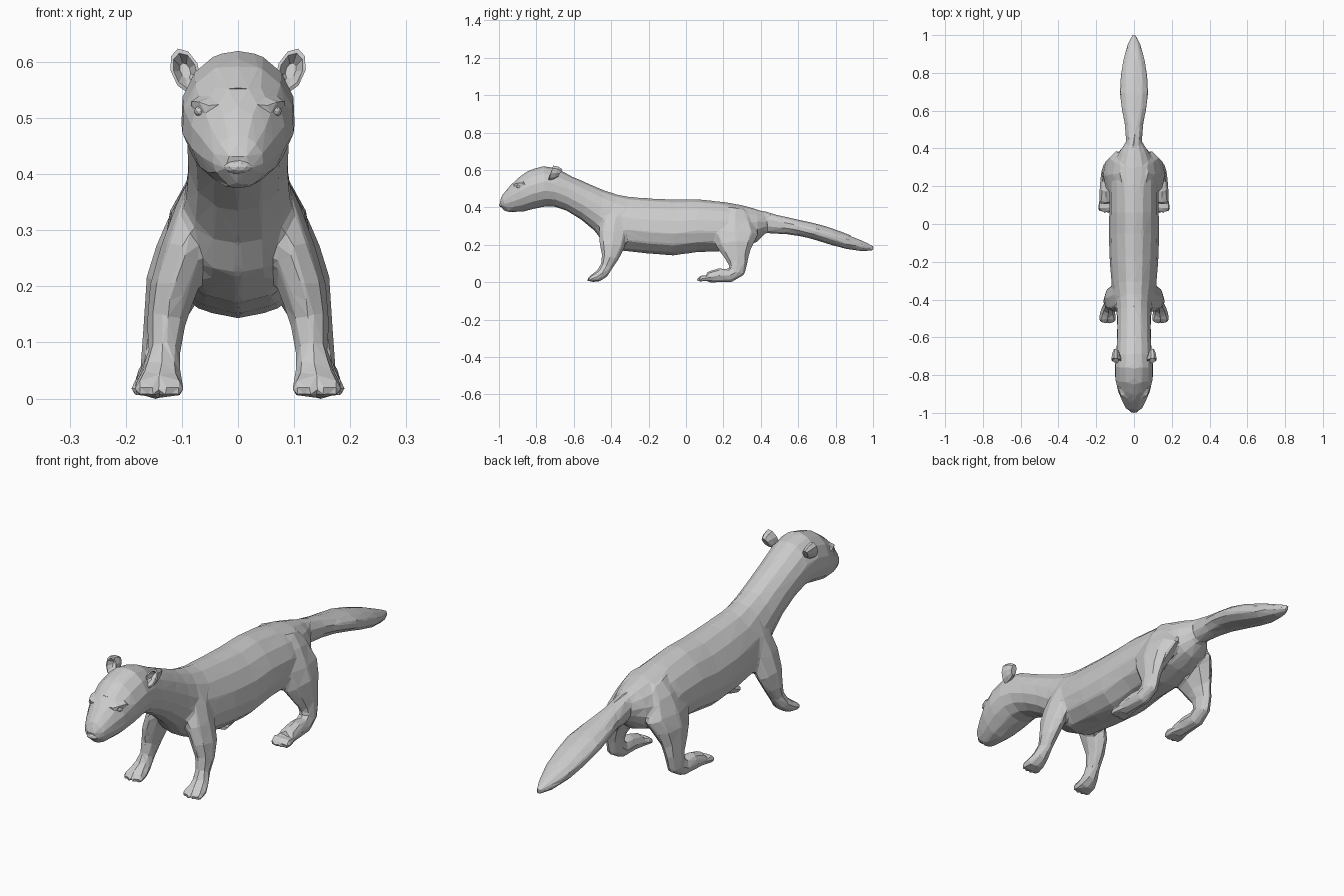
import bpy, bmesh, math
from mathutils import Vector

if "Cube" in bpy.data.objects:
    bpy.data.objects.remove(bpy.data.objects["Cube"])


def skin(name, rings, mirror=False):
    """Bridge closed rings of points, cap both ends, optionally on both sides of x = 0."""
    bm = bmesh.new()
    for s in ((1, -1) if mirror else (1,)):
        loops = [[bm.verts.new((s * p[0], p[1], p[2])) for p in ring] for ring in rings]
        n = len(loops[0])
        for a, b in zip(loops, loops[1:]):
            for i in range(n):
                j = (i + 1) % n
                bm.faces.new((a[i], a[j], b[j], b[i]))
        bm.faces.new(loops[0])
        bm.faces.new(loops[-1])
    bmesh.ops.triangulate(bm, faces=bm.faces[:])
    bmesh.ops.recalc_face_normals(bm, faces=bm.faces[:])
    return finish(name, bm)


def finish(name, bm):
    mesh = bpy.data.meshes.new(name)
    bm.to_mesh(mesh)
    bm.free()
    obj = bpy.data.objects.new(name, mesh)
    bpy.context.collection.objects.link(obj)
    return obj


def slices(rows, sides):
    """Rings from rows of top y, top z, bottom y, bottom z, half width, low bulge."""
    rings = []
    for ty, tz, by, bz, w, low in rows:
        ring = []
        for i in range(sides):
            a = 2 * math.pi * i / sides
            t = (1 - math.cos(a)) / 2
            x = w * math.sin(a) * (1 - low * math.cos(a))
            ring.append((x, ty + (by - ty) * t, tz + (bz - tz) * t))
        rings.append(ring)
    return rings


def limb(name, path, sides=8):
    """Mirrored tube along a path of x, y, z, half width, half depth."""
    pts = [Vector(p[:3]) for p in path]
    rings = []
    for i, p in enumerate(path):
        t = (pts[min(i + 1, len(pts) - 1)] - pts[max(i - 1, 0)]).normalized()
        depth = Vector((1, 0, 0)).cross(t).normalized()
        side = depth.cross(t)
        rings.append([pts[i] + side * p[3] * math.cos(a) + depth * p[4] * math.sin(a)
                      for a in (2 * math.pi * k / sides for k in range(sides))])
    return skin(name, rings, True)


def ball(name, loc, scale, sides=(1,)):
    bm = bmesh.new()
    for s in sides:
        new = bmesh.ops.create_icosphere(bm, subdivisions=2, radius=1)["verts"]
        for v in new:
            v.co = Vector((s * loc[0], loc[1], loc[2])) + Vector(
                c * k for c, k in zip(v.co, scale))
    return finish(name, bm)


# Head, neck and trunk
body_rows = [
    (-0.996, .435, -0.988, .40, .024, 0), (-0.982, .467, -0.965, .381, .046, 0),
    (-0.945, .512, -0.92, .374, .066, 0), (-0.90, .557, -0.87, .377, .086, 0),
    (-0.84, .599, -0.81, .392, .101, .05), (-0.76, .622, -0.75, .405, .103, .05),
    (-0.69, .608, -0.70, .403, .097, .05), (-0.60, .562, -0.64, .382, .092, .05),
    (-0.52, .526, -0.56, .334, .09, .05), (-0.44, .492, -0.49, .275, .093, .08),
    (-0.37, .47, -0.45, .22, .10, .12), (-0.30, .457, -0.36, .17, .115, .18),
    (-0.18, .448, -0.20, .152, .127, .2), (-0.05, .443, -0.07, .142, .131, .2),
    (0.06, .444, 0.06, .16, .13, .18), (0.20, .43, 0.20, .165, .128, .15),
    (0.30, .412, 0.30, .185, .115, .1), (0.38, .39, 0.38, .215, .082, .08),
    (0.45, .365, 0.42, .253, .042, 0),
]
body = skin("body", slices(body_rows, 14))

# Tail, flattened and widest past its middle
tail_rows = [
    (.27, .41, .30, .33, .03, 0), (.42, .38, .43, .26, .043, 0),
    (.52, .353, .52, .257, .051, 0), (.62, .33, .61, .246, .069, 0),
    (.70, .313, .69, .226, .078, 0), (.78, .289, .77, .201, .074, 0),
    (.87, .255, .86, .176, .061, 0), (.95, .218, .94, .165, .037, 0),
    (1.004, .193, 1.0, .168, .010, 0),
]
parts = [skin("tail", slices(tail_rows, 10))]

# Legs, from shoulder or hip down to the paw
parts.append(limb("front_leg", [
    (.045, -.36, .42, .025, .04), (.068, -.375, .34, .042, .075),
    (.094, -.39, .26, .045, .08), (.117, -.395, .19, .042, .068),
    (.128, -.405, .135, .035, .048), (.131, -.425, .085, .029, .034),
    (.136, -.445, .05, .036, .032), (.14, -.475, .027, .044, .028),
    (.14, -.505, .019, .037, .02),
]))
parts.append(limb("hind_leg", [
    (.045, .27, .39, .03, .06), (.066, .26, .33, .05, .10),
    (.092, .26, .255, .057, .13), (.115, .262, .20, .052, .102),
    (.13, .268, .15, .038, .074), (.139, .276, .11, .031, .056),
    (.143, .272, .06, .031, .047), (.145, .235, .035, .034, .037),
    (.147, .18, .037, .036, .038), (.147, .115, .027, .039, .029),
]))

# Four toes on every paw
for name, px, py in (("front_toe", .14, -.49), ("hind_toe", .146, .097)):
    for k in range(4):
        off = (k - 1.5) * .021
        reach = .043 - abs(k - 1.5) * .008
        parts.append(limb(f"{name}_{k + 1}", [
            (px + off * .8, py + .025, .02, .012, .014),
            (px + off, py - reach * .3, .021, .013, .019),
            (px + off * 1.05, py - reach * .7, .014, .011, .014),
            (px + off * 1.05, py - reach, .008, .006, .007),
        ], 6))

# Brow ridges and lower jaw
parts.append(limb("brow", [(.04, -.925, .518, .006, .006), (.064, -.904, .527, .010, .008),
                           (.084, -.866, .527, .006, .006)], 6))
parts.append(ball("lower_jaw", (0, -.935, .387), (.036, .042, .013)))

# Fuse everything so far into one skin, then cut it down to irregular flat facets
bpy.ops.object.select_all(action='DESELECT')
for obj in parts + [body]:
    obj.select_set(True)
bpy.context.view_layer.objects.active = body
bpy.ops.object.join()
fuse = body.modifiers.new("fuse", 'REMESH')
fuse.mode = 'VOXEL'
fuse.voxel_size = 0.007
blend = body.modifiers.new("blend", 'SMOOTH')
blend.factor = 0.5
blend.iterations = 8
facets = body.modifiers.new("facets", 'DECIMATE')
facets.ratio = 0.022
facets.use_symmetry = True
facets.symmetry_axis = 'X'

# Cupped ears leaning out: back shell, rim, then hollow
ear = []
for y, s in ((-.672, .5), (-.695, .85), (-.722, 1.0), (-.724, .8), (-.70, .35)):
    ear.append([(.094 + .026 * s * math.cos(a) + .009 * s * math.sin(a), y + .012 * math.sin(a),
                 .584 + .04 * s * math.sin(a))
                for a in (2 * math.pi * i / 9 for i in range(9))])
skin("ears", ear, True)

# Eyes under the brows, nose pad
ball("eyes", (.067, -.894, .512), (.011, .014, .010), (1, -1))
ball("nose", (0, -.984, .413), (.026, .016, .013))
